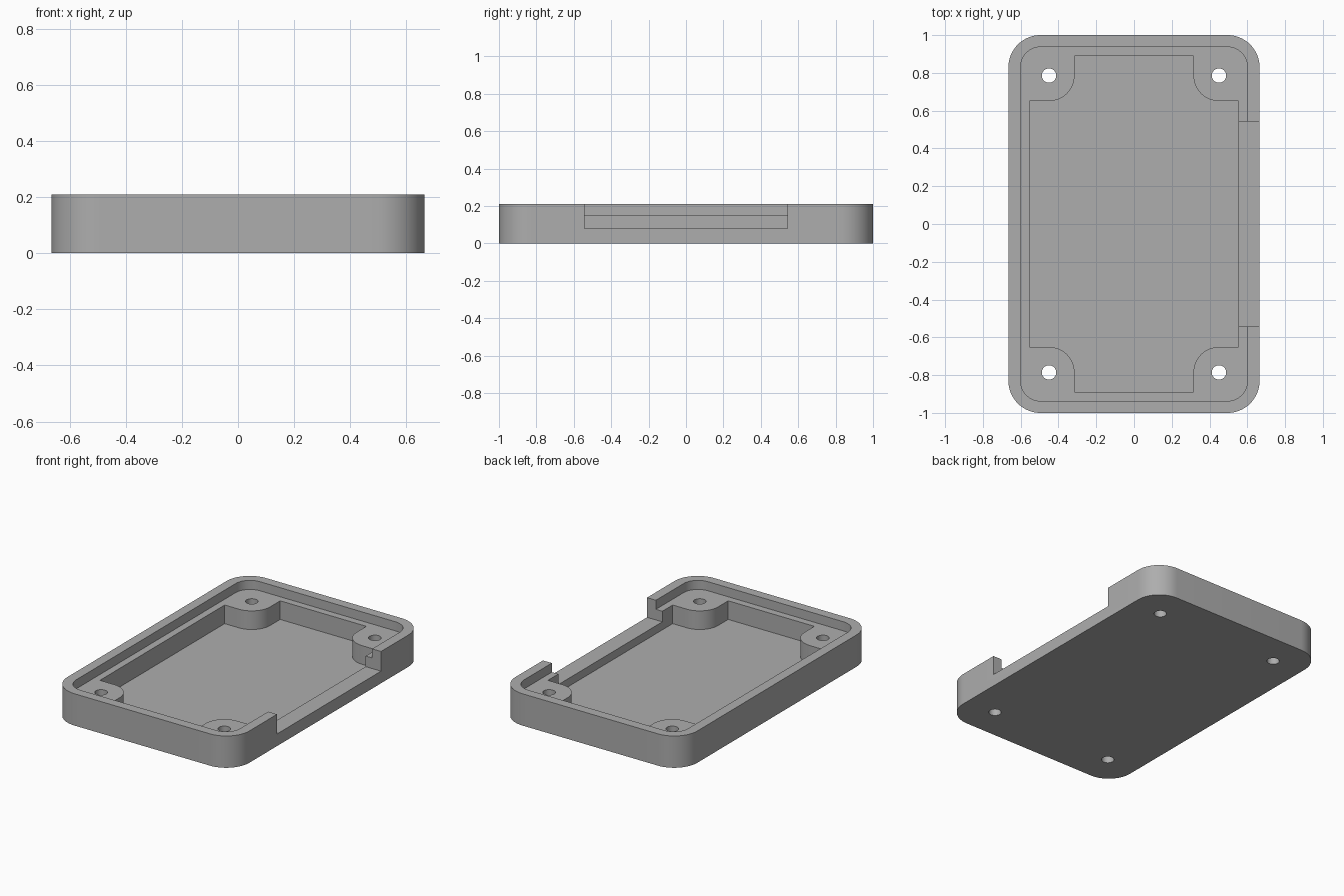
import bpy, bmesh
from math import sin, cos, pi

if "Cube" in bpy.data.objects:
    bpy.data.objects.remove(bpy.data.objects["Cube"], do_unlink=True)

HEIGHT, LEDGE, SILL, FLOOR = 0.21, 0.15, 0.08, 0.027
HOLE_X, HOLE_Y, HOLE_R, BOSS_R = 0.45, 0.786, 0.038, 0.135
CAVITY_X, CAVITY_Y = 0.553, 0.89

grey = bpy.data.materials.new("plain grey")
grey.use_nodes = True
colour = (0.42, 0.42, 0.42, 1)
grey.diffuse_color = colour
grey.node_tree.nodes["Principled BSDF"].inputs["Base Color"].default_value = colour


def arc(cx, cy, r, start, end, steps=16):
    angles = [start + (end - start) * i / steps for i in range(steps + 1)]
    return [(cx + r * cos(a), cy + r * sin(a)) for a in angles]


def four_corners(quarter):
    """Mirror a counter-clockwise +x+y quarter outline into a full loop."""
    back = quarter[::-1]
    return (quarter + [(-x, y) for x, y in back]
            + [(-x, -y) for x, y in quarter] + [(x, -y) for x, y in back])


def rounded(hx, hy, r):
    return four_corners(arc(hx - r, hy - r, r, 0, pi / 2))


def prism(name, outline, bottom, top):
    bm = bmesh.new()
    base = bm.faces.new([bm.verts.new((x, y, bottom)) for x, y in outline])
    grown = bmesh.ops.extrude_face_region(bm, geom=[base])["geom"]
    verts = [v for v in grown if isinstance(v, bmesh.types.BMVert)]
    bmesh.ops.translate(bm, vec=(0, 0, top - bottom), verts=verts)
    bmesh.ops.recalc_face_normals(bm, faces=bm.faces)
    mesh = bpy.data.meshes.new(name)
    bm.to_mesh(mesh)
    bm.free()
    obj = bpy.data.objects.new(name, mesh)
    bpy.context.collection.objects.link(obj)
    return obj


# Outer body
tray = prism("enclosure_tray", rounded(0.665, 1.0, 0.17), 0, HEIGHT)
tray.data.materials.append(grey)

# Lid recess, and the cavity that leaves a rounded boss in each corner
above = HEIGHT + 0.1
boss_edge = arc(HOLE_X, HOLE_Y, BOSS_R, 3 * pi / 2, pi)
cavity = four_corners([(CAVITY_X, HOLE_Y - BOSS_R)] + boss_edge
                      + [(HOLE_X - BOSS_R, CAVITY_Y)])
cutters = [prism("recess_cutter", rounded(0.6, 0.937, 0.105), LEDGE, above),
           prism("cavity_cutter", cavity, FLOOR, above)]

# Opening through the +x wall
opening = [(0.5, -0.543), (0.8, -0.543), (0.8, 0.543), (0.5, 0.543)]
cutters.append(prism("opening_cutter", opening, SILL, above))

# Screw holes
for sx in (-1, 1):
    for sy in (-1, 1):
        ring = arc(sx * HOLE_X, sy * HOLE_Y, HOLE_R, 0, 2 * pi, 32)[:-1]
        cutters.append(prism("hole_cutter", ring, -0.1, above))

# Cut everything out of the body
bpy.context.view_layer.objects.active = tray
for cutter in cutters:
    cutter.hide_render = True
    mod = tray.modifiers.new("cut", "BOOLEAN")
    mod.operation, mod.solver, mod.object = "DIFFERENCE", "EXACT", cutter
    bpy.ops.object.modifier_apply(modifier=mod.name)
    bpy.data.objects.remove(cutter, do_unlink=True)

for obj in bpy.context.selected_objects:
    obj.select_set(False)
tray.select_set(True)
bpy.ops.object.shade_smooth_by_angle(angle=pi / 6)
